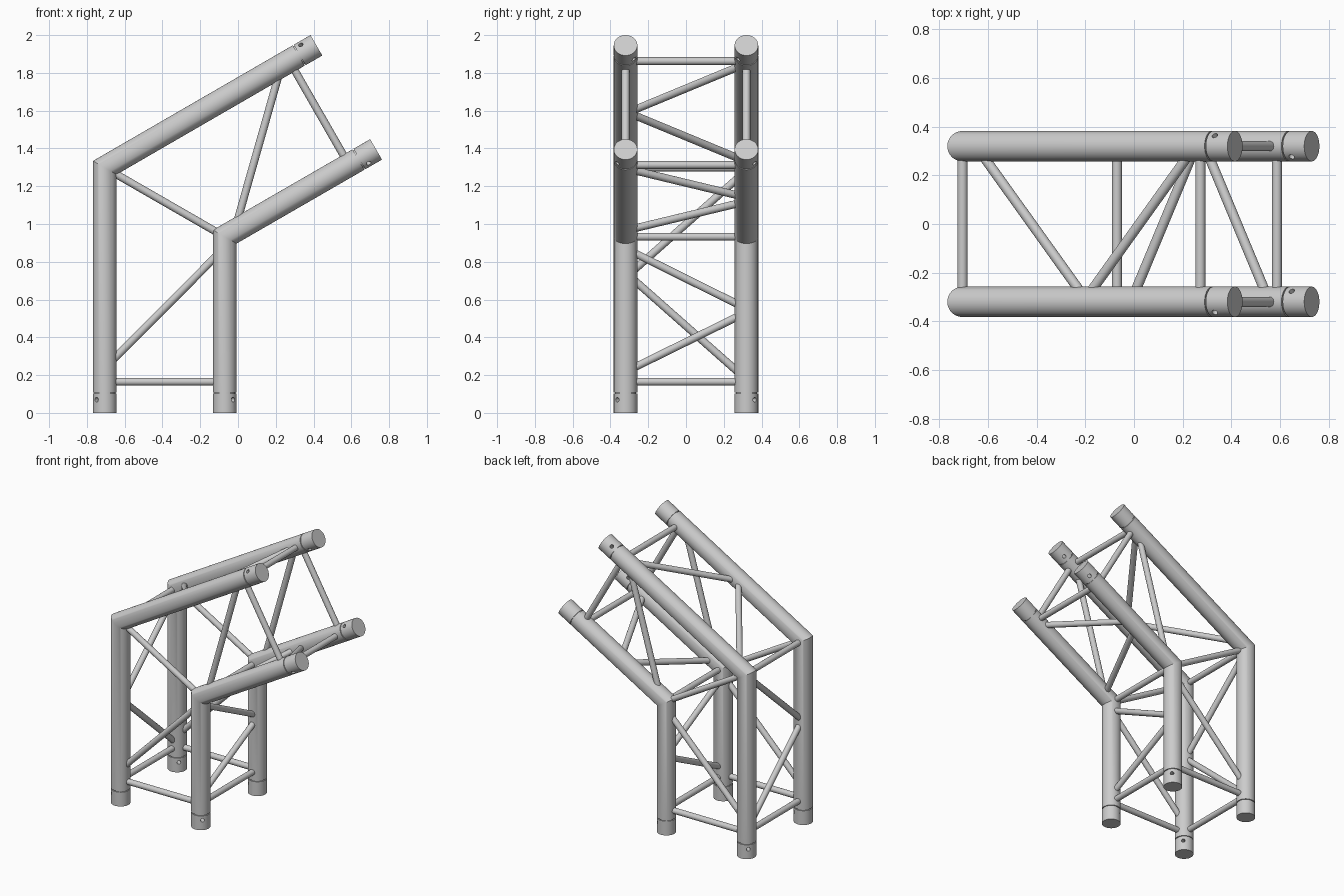
import bpy, bmesh, math
from mathutils import Vector, Matrix

if "Cube" in bpy.data.objects:
    bpy.data.objects.remove(bpy.data.objects["Cube"])

R, BRACE_R, HALF = 0.0625, 0.0205, 0.32       # chord radius, brace radius, half spacing in y
SLOPE = Vector((math.cos(math.radians(30)), 0, 0.5))
SLOPE_N = Vector((-0.5, 0, SLOPE.x))          # upward normal of the sloped chords
UP, LEFT, Y = Vector((0, 0, 1)), Vector((-1, 0, 0)), Vector((0, 1, 0))
SIDES = 48

metal = bpy.data.materials.new("brushed aluminium")
metal.diffuse_color = (0.60, 0.60, 0.60, 1)
metal.use_nodes = True
metal.node_tree.nodes["Principled BSDF"].inputs["Base Color"].default_value = metal.diffuse_color


def make_object(name, bm):
    mesh = bpy.data.meshes.new(name)
    bmesh.ops.recalc_face_normals(bm, faces=bm.faces)
    bm.to_mesh(mesh)
    bm.free()
    obj = bpy.data.objects.new(name, mesh)
    bpy.context.collection.objects.link(obj)
    mesh.materials.append(metal)
    return obj


def smooth(obj):
    bpy.ops.object.select_all(action='DESELECT')
    obj.select_set(True)
    bpy.context.view_layer.objects.active = obj
    bpy.ops.object.shade_smooth_by_angle(angle=math.radians(30))


def add_rod(bm, a, b, radius, sides):
    a, b = Vector(a), Vector(b)
    d = b - a
    mat = Matrix.Translation((a + b) / 2) @ d.to_track_quat('Z', 'Y').to_matrix().to_4x4()
    bmesh.ops.create_cone(bm, cap_ends=True, segments=sides, radius1=radius,
                          radius2=radius, depth=d.length, matrix=mat)


def brace(name, a, b):
    bm = bmesh.new()
    add_rod(bm, a, b, BRACE_R, 24)
    smooth(make_object(name, bm))


def chord(name, x, bend_z, end, y, outward):
    """Bent tube with a mitred corner, grooved end collars and drilled pin holes."""
    foot, bend, tip = Vector((x, y, 0)), Vector((x, y, bend_z)), Vector((end[0], y, end[1]))
    miter = LEFT + UP * math.tan(math.radians(30))
    groove = [(0, R), (0.102, R), (0.102, R - 0.007), (0.108, R - 0.007), (0.108, R)]
    rings = [(foot + UP * s, LEFT, r) for s, r in groove]
    rings.append((bend, miter, R))
    rings += [(tip - SLOPE * s, SLOPE_N, r) for s, r in reversed(groove)]

    bm = bmesh.new()
    loops = []
    for centre, n, r in rings:
        loops.append([bm.verts.new(centre + r * (n * math.cos(t) + Y * math.sin(t)))
                      for t in (2 * math.pi * i / SIDES for i in range(SIDES))])
    for lo, hi in zip(loops, loops[1:]):
        for i in range(SIDES):
            j = (i + 1) % SIDES
            bm.faces.new((lo[i], lo[j], hi[j], hi[i]))
    bm.faces.new(loops[0])
    bm.faces.new(loops[-1])
    tube = make_object(name, bm)

    # pin holes drilled diagonally through both collars
    bm = bmesh.new()
    side = Y * math.copysign(1, y)
    for centre, n in ((foot + UP * 0.07, LEFT), (tip - SLOPE * 0.07, SLOPE_N)):
        d = (n * outward + side).normalized() * 0.1
        add_rod(bm, centre - d, centre + d, 0.0125, 16)
    cutter = make_object("pin_hole_cutter", bm)
    cutter.hide_render = True
    mod = tube.modifiers.new("pin holes", 'BOOLEAN')
    mod.operation, mod.solver, mod.object = 'DIFFERENCE', 'EXACT', cutter
    bpy.context.view_layer.objects.active = tube
    bpy.ops.object.modifier_apply(modifier=mod.name)
    bpy.data.objects.remove(cutter)
    smooth(tube)


OUTER = (-0.705, 1.298, (0.415, 1.946))
INNER = (-0.07, 0.9325, (0.731, 1.395))


def on_chord(c, z):
    """x position of a chord's axis at height z."""
    return c[0] + max(0, z - c[1]) * SLOPE.x / SLOPE.z


# four main chords
for label, y in (("front", -HALF), ("back", HALF)):
    chord("outer_chord_" + label, *OUTER, y, 1)
    chord("inner_chord_" + label, *INNER, y, -1)

# bracing in the front and back faces: (x, z) to (x, z)
SIDE_BRACES = {
    "foot_rung": ((-0.68, 0.165), (-0.10, 0.165)),
    "leg_diagonal": ((-0.68, 0.262), (-0.095, 0.85)),
    "corner_strut": ((-0.705, 1.298), (-0.07, 0.9325)),
    "arm_diagonal": ((-0.008, 1.0), (0.212, 1.775)),
    "end_strut": ((0.272, 1.8625), (0.588, 1.3125)),
}
for label, y in (("front", -HALF), ("back", HALF)):
    for name, (a, b) in SIDE_BRACES.items():
        brace(f"{name}_{label}", (a[0], y, a[1]), (b[0], y, b[1]))

# cross rungs and zigzag diagonals: heights at the front and back chord
CROSS = {
    "outer": (OUTER, [(0.165, 0.165), (1.298, 1.298), (1.8625, 1.8625),
                      (0.69, 0.23), (0.77, 1.23), (1.57, 1.355), (1.61, 1.825)]),
    "inner": (INNER, [(0.165, 0.165), (0.9325, 0.9325), (1.3125, 1.3125),
                      (0.247, 0.503), (0.84, 0.582), (0.98, 1.105), (1.28, 1.155)]),
}
for label, (c, pairs) in CROSS.items():
    for i, (zf, zb) in enumerate(pairs):
        a = Vector((on_chord(c, zf), -0.26, zf))
        b = Vector((on_chord(c, zb), 0.26, zb))
        reach = (b - a) * 0.07                 # run the ends into the chords
        brace(f"{label}_cross_brace_{i + 1}", a - reach, b + reach)
